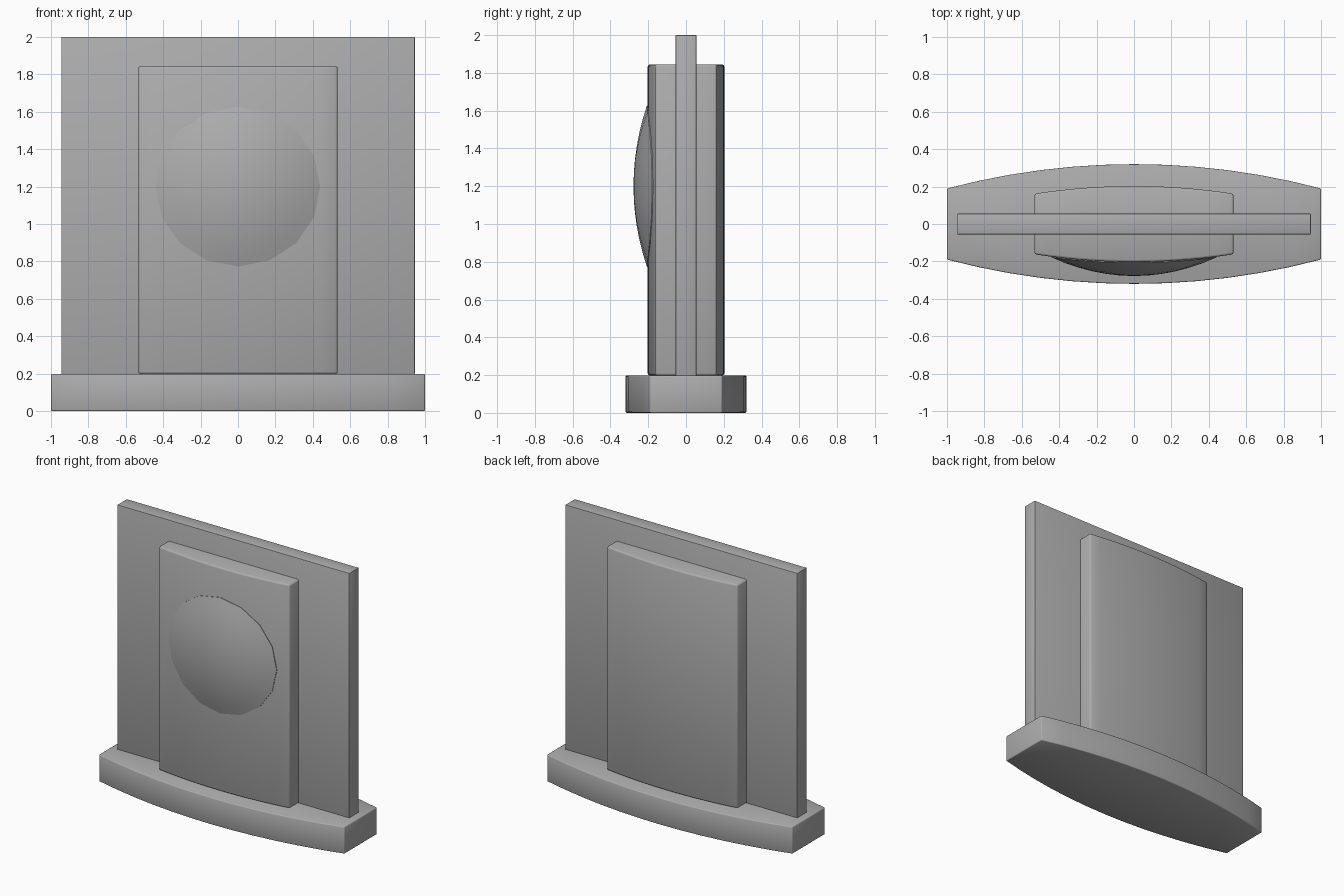
import bpy, bmesh, math
from mathutils import Vector

if "Cube" in bpy.data.objects:
    bpy.data.objects.remove(bpy.data.objects["Cube"])

grey = bpy.data.materials.new("dark_grey")
grey.diffuse_color = (0.42, 0.42, 0.42, 1)
grey.use_nodes = True
grey.node_tree.nodes["Principled BSDF"].inputs["Base Color"].default_value = grey.diffuse_color


def finish(name, bm, bevel=0.0, angle=30):
    bmesh.ops.recalc_face_normals(bm, faces=bm.faces)
    mesh = bpy.data.meshes.new(name)
    bm.to_mesh(mesh)
    bm.free()
    mesh.materials.append(grey)
    obj = bpy.data.objects.new(name, mesh)
    bpy.context.collection.objects.link(obj)
    bpy.ops.object.select_all(action='DESELECT')
    bpy.context.view_layer.objects.active = obj
    obj.select_set(True)
    if bevel:
        mod = obj.modifiers.new("edge_round", 'BEVEL')
        mod.width = bevel
        mod.segments = 2
        mod.limit_method = 'ANGLE'
        mod.angle_limit = math.radians(30)
        bpy.ops.object.modifier_apply(modifier=mod.name)
    bpy.ops.object.shade_smooth_by_angle(angle=math.radians(angle))
    return obj


def arc_y(x, half_w, end_y, mid_y):
    """Half depth of a bowed plan at position x."""
    sag = mid_y - end_y
    r = (half_w ** 2 + sag ** 2) / (2 * sag)
    return mid_y - r + math.sqrt(r * r - x * x)


def bowed_block(name, half_w, end_y, mid_y, z0, z1, bevel, steps=12):
    """Extruded plan with straight ends and arc-shaped front and back."""
    xs = [half_w * (2 * i / steps - 1) for i in range(steps + 1)]
    front = [(x, -arc_y(x, half_w, end_y, mid_y)) for x in xs]
    outline = front + [(-x, -y) for x, y in front]
    bm = bmesh.new()
    low, high = ([bm.verts.new((x, y, z)) for x, y in outline] for z in (z0, z1))
    bm.faces.new(low)
    bm.faces.new(high)
    for i in range(len(outline)):
        j = (i + 1) % len(outline)
        bm.faces.new((low[i], low[j], high[j], high[i]))
    return finish(name, bm, bevel, 60)


# Bowed foot and the thicker bowed body
BODY = (0.533, 0.162, 0.203)
bowed_block("base", 1.0, 0.19, 0.32, 0.0, 0.198, 0.006)
bowed_block("body", *BODY, 0.198, 1.845, 0.012)

# Thin flat panel running through the body
bm = bmesh.new()
bmesh.ops.create_cube(bm, size=1)
for v in bm.verts:
    v.co = Vector((v.co.x * 1.89, v.co.y * 0.11, v.co.z * 1.802 + 1.099))
finish("back_panel", bm, 0.003)

# Shallow 16-sided dome whose rim follows the bowed front
bm = bmesh.new()
sides, rings = 16, 6


def dome_vert(f, i):
    t = 2 * math.pi * i / sides
    x, z = 0.44 * f * math.cos(t), 0.427 * f * math.sin(t)
    return bm.verts.new((x, -arc_y(x, *BODY) - 0.004 - 0.071 * (1 - f * f), 1.2 + z))


apex = dome_vert(0, 0)
prev = None
for k in range(1, rings + 1):
    ring = [dome_vert(k / rings, i) for i in range(sides)]
    for i in range(sides):
        j = (i + 1) % sides
        bm.faces.new((prev[i], prev[j], ring[j], ring[i]) if prev
                     else (apex, ring[j], ring[i]))
    prev = ring
# Rim wall running back into the body
back = [bm.verts.new((v.co.x, v.co.y + 0.02, v.co.z)) for v in prev]
for i in range(sides):
    j = (i + 1) % sides
    bm.faces.new((prev[i], prev[j], back[j], back[i]))
bm.faces.new(back)
finish("dome", bm)
